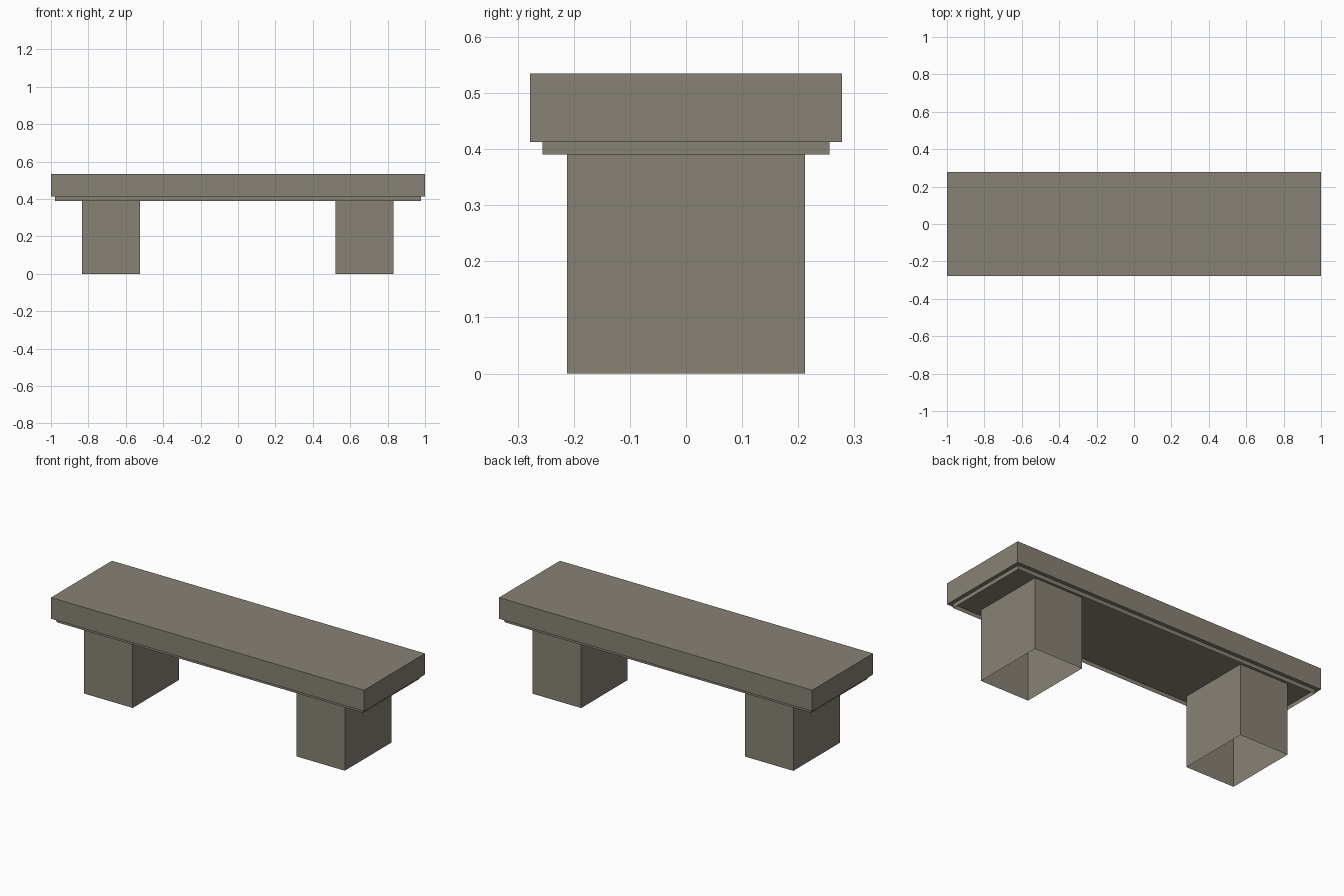
import bpy
import bmesh
from mathutils import Matrix, Vector

cube = bpy.data.objects.get("Cube")
if cube:
    bpy.data.objects.remove(cube, do_unlink=True)

# One stone colour for the whole bench
stone = bpy.data.materials.new("grey_brown_stone")
stone.use_nodes = True
colour = (0.242, 0.223, 0.181, 1)
stone.diffuse_color = colour
stone.node_tree.nodes["Principled BSDF"].inputs["Base Color"].default_value = colour


def box(name, size, centre_x, bottom, hollow=False):
    """Box standing on height `bottom`; a hollow one keeps only its four walls."""
    bm = bmesh.new()
    bmesh.ops.create_cube(bm, size=1)
    if hollow:
        caps = [f for f in bm.faces if abs(f.normal.z) > 0.5]
        bmesh.ops.delete(bm, geom=caps, context='FACES_ONLY')
    centre = Vector((centre_x, 0, bottom + size[2] / 2))
    bm.transform(Matrix.LocRotScale(centre, None, Vector(size)))
    mesh = bpy.data.meshes.new(name)
    bm.to_mesh(mesh)
    bm.free()
    mesh.materials.append(stone)
    obj = bpy.data.objects.new(name, mesh)
    bpy.context.collection.objects.link(obj)
    return obj


under = 0.413  # underside of the seat

# Thick seat slab
box("seat", (2, 0.556, 0.122), 0, under)

# Thin skirt under the seat, open below
box("seat_skirt", (1.957, 0.512, 0.023), 0, under - 0.023, hollow=True)

# Two hollow block legs reaching up to the seat
for name, x in (("right_leg", -0.679), ("left_leg", 0.676)):
    box(name, (0.31, 0.424, under), x, 0, hollow=True)
